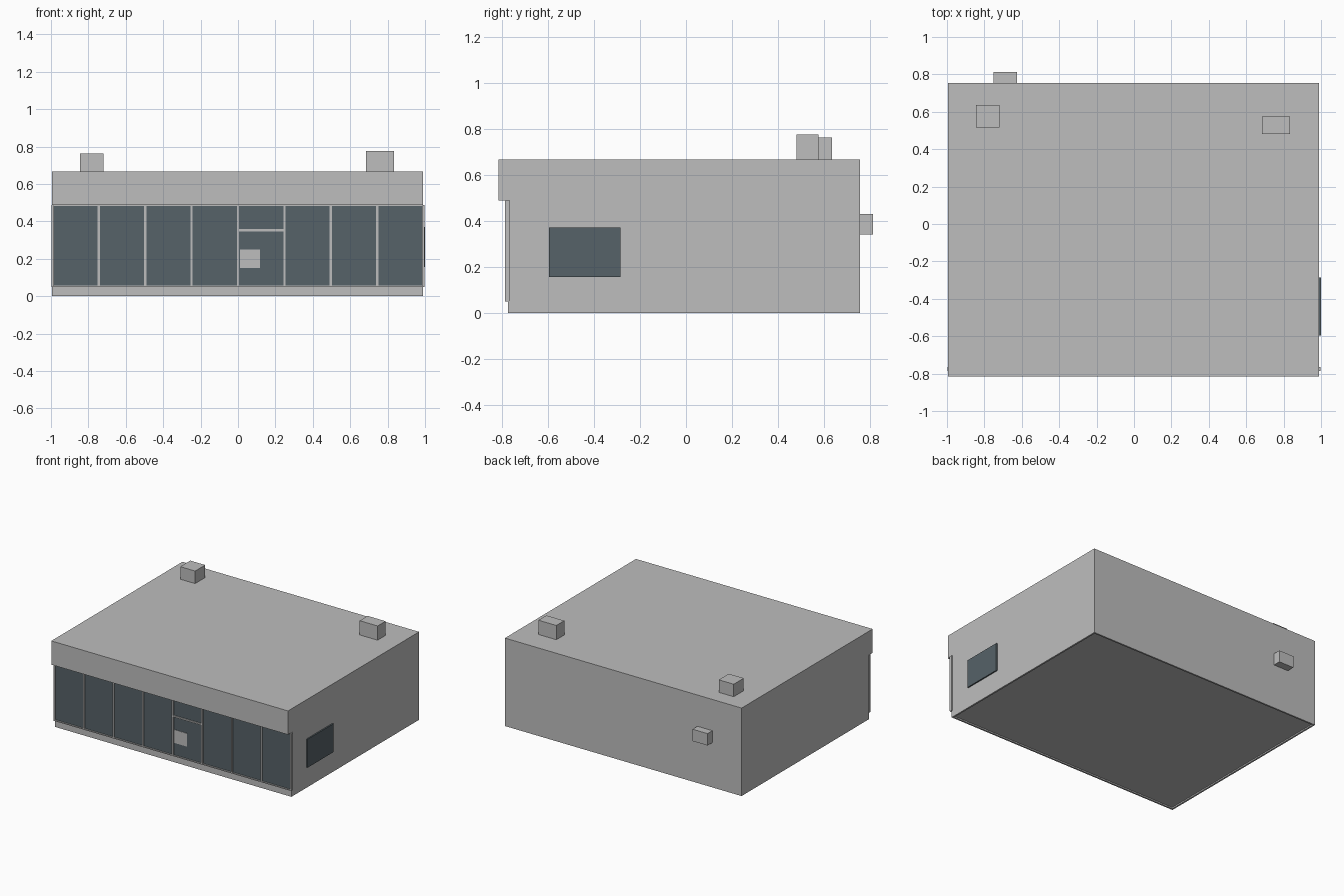
import bpy
import bmesh

default = bpy.data.objects.get("Cube")
if default:
    bpy.data.objects.remove(default, do_unlink=True)


def material(name, rgb):
    m = bpy.data.materials.new(name)
    m.use_nodes = True
    m.diffuse_color = (*rgb, 1)
    m.node_tree.nodes["Principled BSDF"].inputs["Base Color"].default_value = (*rgb, 1)
    return m


GREY = material("light_grey", (0.515, 0.515, 0.515))
GLASS = material("dark_glass", (0.093, 0.122, 0.138))


def finish(name, bm, mat):
    bmesh.ops.recalc_face_normals(bm, faces=bm.faces)
    mesh = bpy.data.meshes.new(name)
    bm.to_mesh(mesh)
    bm.free()
    mesh.materials.append(mat)
    obj = bpy.data.objects.new(name, mesh)
    bpy.context.collection.objects.link(obj)
    return obj


def box(name, x, y, z, mat=GREY):
    bm = bmesh.new()
    bmesh.ops.create_cube(bm, size=1)
    for v in bm.verts:
        for i, (low, high) in enumerate((x, y, z)):
            v.co[i] = low if v.co[i] < 0 else high
    return finish(name, bm, mat)


# Building body: side profile with overhanging fascia, extruded across x
LEFT, RIGHT, BACK, WALL = -0.995, 0.99, 0.755, -0.774
SILL, HEAD, TOP = 0.052, 0.487, 0.667
profile = [(WALL, 0), (BACK, 0), (BACK, TOP), (-0.815, TOP), (-0.815, HEAD), (WALL, HEAD)]
bm = bmesh.new()
side = bm.faces.new([bm.verts.new((LEFT, y, z)) for y, z in profile])
ext = bmesh.ops.extrude_face_region(bm, geom=[side])
moved = [g for g in ext["geom"] if isinstance(g, bmesh.types.BMVert)]
bmesh.ops.translate(bm, verts=moved, vec=(RIGHT - LEFT, 0, 0))
bmesh.ops.recalc_face_normals(bm, faces=bm.faces)

# Recessed floor slab framed by the wall bottoms
floor = min(bm.faces, key=lambda f: f.calc_center_median().z)
bmesh.ops.inset_region(bm, faces=[floor], thickness=0.018)
floor_verts = list(floor.verts)
ext = bmesh.ops.extrude_face_region(bm, geom=[floor])
bmesh.ops.translate(bm, vec=(0, 0, 0.01),
                    verts=[g for g in ext["geom"] if isinstance(g, bmesh.types.BMVert)])
if floor.is_valid:
    bmesh.ops.delete(bm, geom=[floor], context="FACES_ONLY")
finish("building_body", bm, GREY)

# Shopfront glazing and frame
box("front_glass", (-0.985, 0.985), (-0.778, -0.77), (SILL, HEAD), GLASS)
for i in range(9):
    x = -0.992 + i * 0.248
    box(f"front_mullion_{i + 1}", (x - 0.006, x + 0.006), (-0.786, -0.765), (SILL, HEAD))
box("front_sill", (-0.998, 0.996), (-0.786, -0.765), (SILL - 0.002, SILL + 0.006))
box("front_head", (-0.998, 0.996), (-0.786, -0.765), (HEAD - 0.006, HEAD))
box("door_transom", (0, 0.248), (-0.786, -0.765), (0.347, 0.358))
box("door_notice", (0.01, 0.117), (-0.781, -0.777), (0.15, 0.25))

# Side window
box("side_window", (0.985, 1.0), (-0.595, -0.285), (0.155, 0.37), GLASS)

# Roof units and rear wall unit
box("left_roof_unit", (0.685, 0.835), (0.48, 0.575), (0.66, 0.775))
box("right_roof_unit", (-0.845, -0.72), (0.515, 0.635), (0.66, 0.762))
box("rear_wall_unit", (-0.75, -0.625), (0.75, 0.813), (0.34, 0.43))
